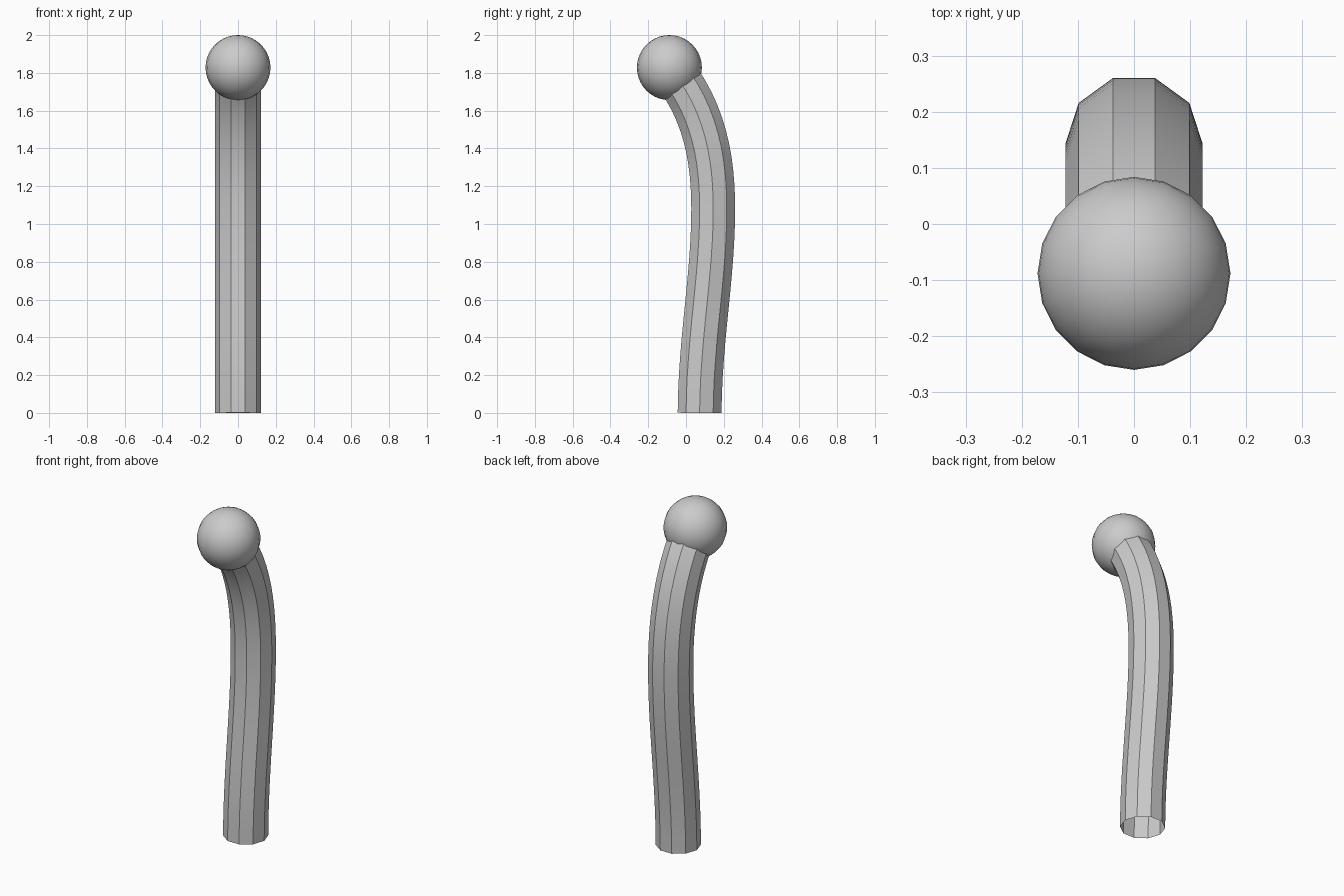
import bpy

if "Cube" in bpy.data.objects:
    bpy.data.objects.remove(bpy.data.objects["Cube"])

# Bent shaft: ten-sided open tube swept along a gentle S curve in the YZ plane
path = bpy.data.curves.new("shaft", 'CURVE')
path.dimensions = '3D'
path.resolution_u = 12
path.bevel_depth = 0.122
path.bevel_resolution = 3
path.use_fill_caps = False
spline = path.splines.new('BEZIER')

# (y, z) of each left handle, knot and right handle
knots = [
    ((0.070, -0.30), (0.072, 0.00), (0.075, 0.40)),
    ((0.144, 0.72), (0.144, 1.08), (0.144, 1.33)),
    ((0.105, 1.60), (-0.088, 1.828), (-0.20, 1.96)),
]
spline.bezier_points.add(len(knots) - 1)
for point, (left, knot, right) in zip(spline.bezier_points, knots):
    point.handle_left_type = point.handle_right_type = 'FREE'
    point.co = (0, *knot)
    point.handle_left = (0, *left)
    point.handle_right = (0, *right)

shaft = bpy.data.objects.new("shaft", path)
bpy.context.collection.objects.link(shaft)
bpy.context.view_layer.objects.active = shaft
shaft.select_set(True)
bpy.ops.object.convert(target='MESH')
shaft = bpy.context.object
shaft.name = "shaft"
# rest exactly on the ground
for v in shaft.data.vertices:
    v.co.z = max(v.co.z, 0.0)
bpy.ops.object.shade_smooth_by_angle()

# Ball knob on the end of the shaft
bpy.ops.mesh.primitive_uv_sphere_add(segments=20, ring_count=20, radius=0.172,
                                     location=(0, -0.088, 1.828))
knob = bpy.context.object
knob.name = "ball_knob"
bpy.ops.object.shade_smooth_by_angle()
